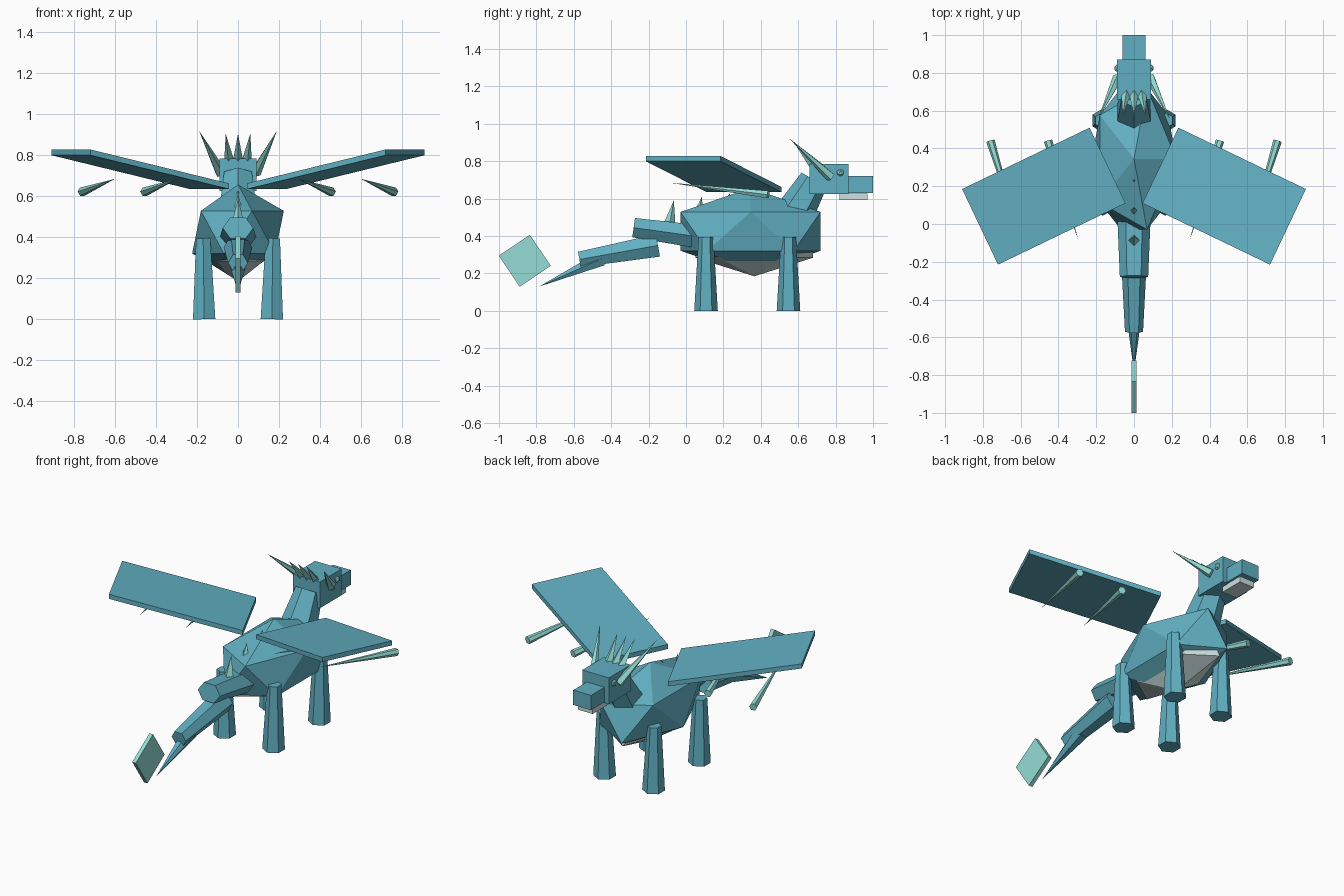
import bpy, bmesh, math
from mathutils import Vector, Matrix

if "Cube" in bpy.data.objects:
    bpy.data.objects.remove(bpy.data.objects["Cube"])


def mat(name, c):
    m = bpy.data.materials.new(name)
    m.diffuse_color = (*c, 1)
    m.use_nodes = True
    m.node_tree.nodes["Principled BSDF"].inputs["Base Color"].default_value = m.diffuse_color
    return m


TEAL = mat("teal", (0.12, 0.43, 0.54))
MINT = mat("mint", (0.30, 0.72, 0.67))
PALE = mat("pale", (0.62, 0.75, 0.75))


def finish(bm, name, material):
    bmesh.ops.recalc_face_normals(bm, faces=bm.faces)
    me = bpy.data.meshes.new(name)
    bm.to_mesh(me)
    bm.free()
    me.materials.append(material)
    ob = bpy.data.objects.new(name, me)
    bpy.context.collection.objects.link(ob)
    return ob


def box(name, center, size, material, rot_x=0):
    bm = bmesh.new()
    bmesh.ops.create_cube(bm, size=1, matrix=Matrix.Translation(center)
                          @ Matrix.Rotation(rot_x, 4, 'X') @ Matrix.Diagonal((*size, 1)))
    return finish(bm, name, material)


def ball(name, center, scale, material, sub=1):
    bm = bmesh.new()
    bmesh.ops.create_icosphere(bm, subdivisions=sub, radius=1,
                               matrix=Matrix.Translation(center) @ Matrix.Diagonal((*scale, 1)))
    return finish(bm, name, material)


def limb(name, a, b, ra, rb, material, sides=6, turn=0, squash=1):
    """Tapered prism from a to b; squash flattens it vertically."""
    a, b = Vector(a), Vector(b)
    axis = (b - a).normalized()
    ref = Vector((0, 1, 0)) if abs(axis.z) > 0.95 else Vector((0, 0, 1))
    side = axis.cross(ref).normalized()
    up = side.cross(axis)
    bm = bmesh.new()

    def ring(c, r):
        if r == 0:
            return [bm.verts.new(c)]
        return [bm.verts.new(c + r * (math.cos(t) * side + squash * math.sin(t) * up))
                for t in (turn + 2 * math.pi * i / sides for i in range(sides))]
    p, q = ring(a, ra), ring(b, rb)
    bm.faces.new(p)
    for i in range(sides):
        j = (i + 1) % sides
        if rb:
            bm.faces.new((p[i], p[j], q[j], q[i]))
        else:
            bm.faces.new((p[i], p[j], q[0]))
    if rb:
        bm.faces.new(q)
    return finish(bm, name, material)


# Body and belly
ball("body", (0, 0.345, 0.425), (0.25, 0.44, 0.232), TEAL)
ball("belly", (0, 0.365, 0.365), (0.175, 0.37, 0.18), PALE)

# Neck, head, snout and jaw
limb("neck", (0, 0.575, 0.512), (0, 0.685, 0.70), 0.105, 0.078, TEAL, turn=math.pi / 6)
box("head", (0, 0.765, 0.705), (0.18, 0.21, 0.16), TEAL)
box("snout", (0, 0.925, 0.675), (0.12, 0.15, 0.09), TEAL)
box("jaw", (0, 0.895, 0.61), (0.10, 0.15, 0.035), PALE)

# Crest spikes behind the head
for i, x in enumerate((-0.06, 0, 0.06)):
    limb(f"crest_spike_{i}", (x * 0.65, 0.71, 0.745), (x, 0.575, 0.905), 0.03, 0, MINT, 4)

# Spikes along the spine
for i, (y, z, h) in enumerate(((-0.08, 0.45, 0.14), (0.07, 0.49, 0.12), (0.22, 0.53, 0.10))):
    limb(f"back_spike_{i}", (0, y - 0.01, z), (0, y + 0.015, z + h), 0.035, 0, MINT, 4)

# Tail segments and fin
limb("tail_base", (0, 0.08, 0.395), (0, -0.28, 0.445), 0.09, 0.075, TEAL, squash=0.8)
limb("tail_middle", (0, -0.15, 0.35), (0, -0.57, 0.275), 0.07, 0.048, TEAL)
limb("tail_tip", (0, -0.45, 0.28), (0, -0.785, 0.13), 0.045, 0, TEAL)
box("tail_fin", (0, -0.862, 0.268), (0.024, 0.2, 0.2), MINT, math.radians(34))

# Paired parts
for s, side in ((-1, "left"), (1, "right")):
    for y, place in ((0.107, "back"), (0.548, "front")):
        limb(f"{place}_leg_{side}", (s * 0.165, y, 0), (s * 0.17, y, 0.395),
             0.063, 0.04, TEAL, turn=math.pi / 2)
    limb(f"horn_{side}", (s * 0.085, 0.775, 0.715), (s * 0.19, 0.555, 0.92), 0.028, 0, MINT, 5)
    ball(f"eye_{side}", (s * 0.085, 0.825, 0.738), (0.022,) * 3, MINT)

    # Wing slab: sloping parallelogram with vertical edges
    bm = bmesh.new()
    f = bm.faces.new([bm.verts.new((s * x, y, z)) for x, y, z in (
        (0.235, 0.51, 0.635), (0.91, 0.185, 0.80), (0.72, -0.215, 0.80), (0.045, 0.11, 0.635))])
    ext = bmesh.ops.extrude_face_region(bm, geom=[f], use_keep_orig=True)
    bmesh.ops.translate(bm, vec=(0, 0, 0.028),
                        verts=[v for v in ext["geom"] if isinstance(v, bmesh.types.BMVert)])
    finish(bm, f"wing_{side}", TEAL)

    # Wing struts
    for i, x in enumerate((0.455, 0.76)):
        limb(f"wing_strut_{side}_{i}", (s * x, 0.44, 0.622), (s * (x - 0.16), -0.085, 0.685),
             0.023, 0, MINT)
